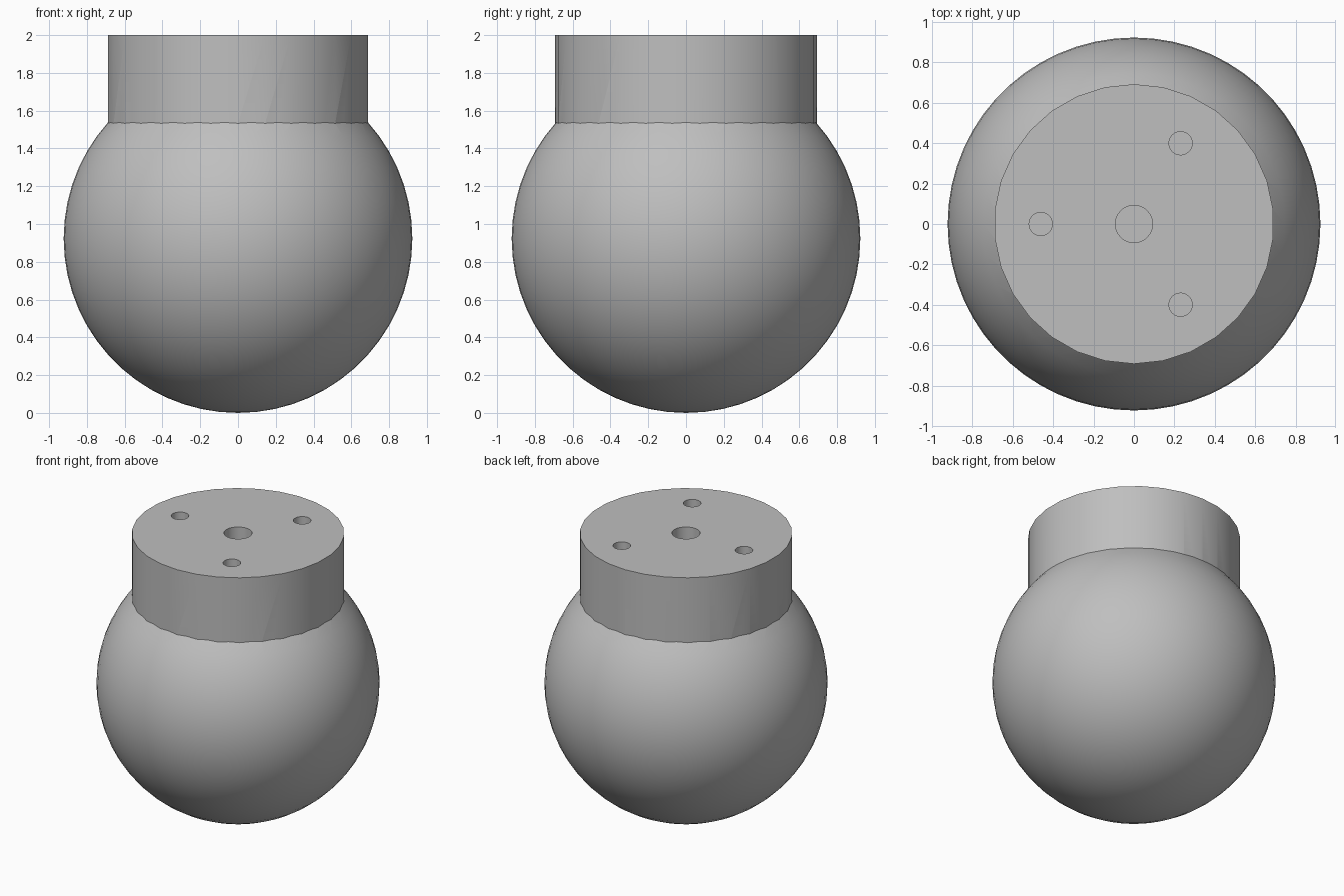
import bpy
from math import cos, sin, pi, radians

cube = bpy.data.objects.get("Cube")
if cube:
    bpy.data.objects.remove(cube, do_unlink=True)

UNIT = 2 / 26            # the model is 26 units tall
BALL_R = 12 * UNIT
NECK_R = 9 * UNIT
HOLE_DEPTH = 6 * UNIT
TOP = 2.0

grey = bpy.data.materials.new("plain grey")
grey.use_nodes = True
colour = (0.52, 0.52, 0.52, 1)
grey.diffuse_color = colour
grey.node_tree.nodes["Principled BSDF"].inputs["Base Color"].default_value = colour


def cylinder(name, radius, bottom, top, sides, x=0, y=0):
    bpy.ops.mesh.primitive_cylinder_add(
        vertices=sides, radius=radius, depth=top - bottom,
        location=(x, y, (top + bottom) / 2))
    obj = bpy.context.object
    obj.name = name
    obj.data.materials.append(grey)
    return obj


def combine(body, tool, operation):
    bpy.context.view_layer.objects.active = body
    mod = body.modifiers.new(tool.name, 'BOOLEAN')
    mod.object = tool
    mod.operation = operation
    mod.solver = 'EXACT'
    bpy.ops.object.modifier_apply(modifier=mod.name)
    bpy.data.objects.remove(tool, do_unlink=True)


# Round ball
bpy.ops.mesh.primitive_uv_sphere_add(
    segments=60, ring_count=30, radius=BALL_R, location=(0, 0, BALL_R))
body = bpy.context.object
body.name = "ball_with_neck"
body.data.materials.append(grey)

# Straight neck fused to the ball
combine(body, cylinder("neck", NECK_R, BALL_R, TOP, 30), 'UNION')

# Centre hole and three screw holes in the flat top
combine(body, cylinder("centre_hole", 1.2 * UNIT, TOP - HOLE_DEPTH, TOP + 0.1, 30), 'DIFFERENCE')
for i in range(3):
    a = radians(60 + 120 * i)
    hole = cylinder("screw_hole", 0.75 * UNIT, TOP - HOLE_DEPTH, TOP + 0.1, 24,
                    6 * UNIT * cos(a), 6 * UNIT * sin(a))
    combine(body, hole, 'DIFFERENCE')

# Smooth curves, crisp rims
bpy.ops.object.select_all(action='DESELECT')
body.select_set(True)
bpy.context.view_layer.objects.active = body
bpy.ops.object.shade_smooth_by_angle(angle=radians(30))
